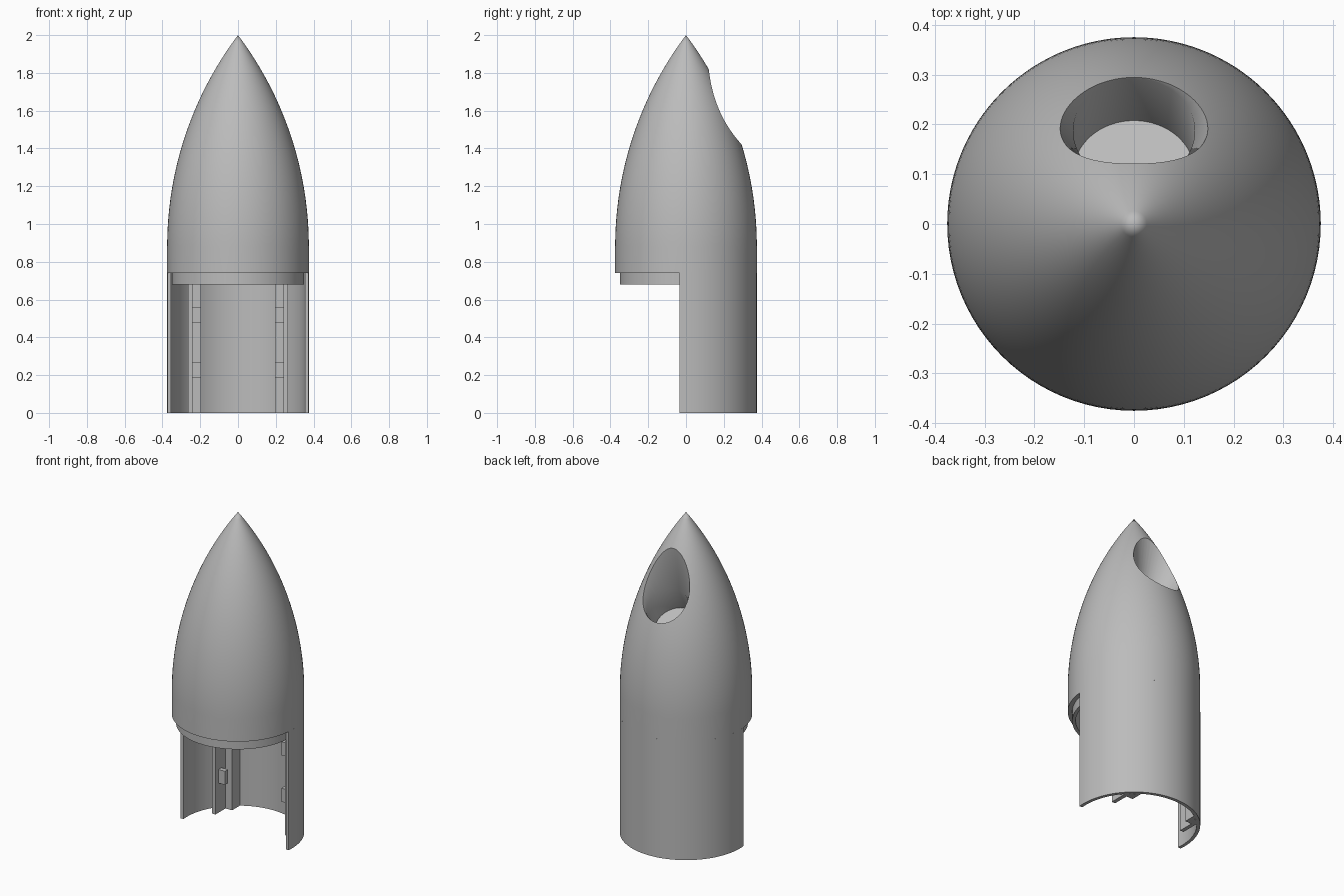
import bpy, bmesh, math
from mathutils import Vector

default = bpy.data.objects.get("Cube")
if default:
    bpy.data.objects.remove(default, do_unlink=True)

grey = bpy.data.materials.new("plain grey")
grey.use_nodes = True
colour = (0.5, 0.5, 0.5, 1)
grey.diffuse_color = colour
grey.node_tree.nodes["Principled BSDF"].inputs["Base Color"].default_value = colour


def finish(name, bm):
    bmesh.ops.remove_doubles(bm, verts=bm.verts, dist=1e-5)
    bmesh.ops.recalc_face_normals(bm, faces=bm.faces)
    mesh = bpy.data.meshes.new(name)
    bm.to_mesh(mesh)
    bm.free()
    mesh.materials.append(grey)
    obj = bpy.data.objects.new(name, mesh)
    bpy.context.collection.objects.link(obj)
    return obj


def smooth(obj):
    bpy.ops.object.select_all(action="DESELECT")
    obj.select_set(True)
    bpy.context.view_layer.objects.active = obj
    bpy.ops.object.shade_smooth_by_angle(angle=math.radians(30))


def revolve(name, profile, steps, start=0, sweep=2 * math.pi, closed=False):
    """Spin an (r, z) profile around the z axis."""
    bm = bmesh.new()
    verts = [bm.verts.new(Vector((r * math.cos(start), r * math.sin(start), z)))
             for r, z in profile]
    edges = [bm.edges.new(pair) for pair in zip(verts, verts[1:])]
    if closed:
        edges.append(bm.edges.new((verts[-1], verts[0])))
    bmesh.ops.spin(bm, geom=verts + edges, cent=(0, 0, 0), axis=(0, 0, 1),
                   angle=sweep, steps=steps)
    if closed:
        bmesh.ops.holes_fill(bm, edges=[e for e in bm.edges if e.is_boundary], sides=0)
    return finish(name, bm)


def box(name, x, y, z):
    bm = bmesh.new()
    bmesh.ops.create_cube(bm, size=1)
    for v in bm.verts:
        for i, (low, high) in enumerate((x, y, z)):
            v.co[i] = high if v.co[i] > 0 else low
    return finish(name, bm)


# Pointed nose: tangent ogive, stepped lip and a hollow underside
radius, shoulder, tip = 0.375, 0.88, 2.0
length = tip - shoulder
arc = (radius ** 2 + length ** 2) / (2 * radius)
ogive = []
for i in range(33):
    h = length * (1 - i / 32)
    ogive.append((max(0, math.sqrt(arc ** 2 - h ** 2) - arc + radius), shoulder + h))
base = [(radius, 0.74), (0.35, 0.74), (0.35, 0.68), (0.33, 0.68), (0.33, 0.9), (0, 0.9)]
nose = revolve("nose", ogive + base, 96)

# Slanted bore with a flared mouth, cut into the back of the nose
cutter = revolve("bore_cutter", [(0, -0.17), (0.122, -0.17), (0.122, 0),
                                 (0.322, 0.5), (0, 0.5)], 64)
cutter.location = (0, 0.187, 1.481)
cutter.rotation_euler.x = math.radians(-30)
cutter.hide_render = True
cut = nose.modifiers.new("bore", "BOOLEAN")
cut.operation, cut.solver, cut.object = "DIFFERENCE", "EXACT", cutter
bpy.context.view_layer.update()
carved = bpy.data.meshes.new_from_object(
    nose.evaluated_get(bpy.context.evaluated_depsgraph_get()))
nose.modifiers.clear()
nose.data = carved
bpy.data.objects.remove(cutter, do_unlink=True)
smooth(nose)

# Half-round skirt, open at the front
overlap = math.asin(0.035 / radius)
skirt = revolve("skirt", [(radius, 0), (radius, 0.74), (0.355, 0.74), (0.355, 0)], 64,
                start=-overlap, sweep=math.pi + 2 * overlap, closed=True)
smooth(skirt)

# Inner rails with clips, one set on each side
for side, sign in (("left", 1), ("right", -1)):
    def span(a, b):
        return sorted((sign * a, sign * b))
    box(side + "_rail_web", span(0.24, 0.265), (0.12, 0.255), (0, 0.75))
    box(side + "_rail_flange", span(0.195, 0.245), (0.22, 0.27), (0, 0.75))
    box(side + "_rail_foot", span(0.195, 0.22), (0.25, 0.3), (0, 0.75))
    for place, z in (("lower", 0.185), ("upper", 0.475)):
        box(f"{side}_{place}_clip", span(0.195, 0.245), (0.15, 0.18), (z, z + 0.085))
